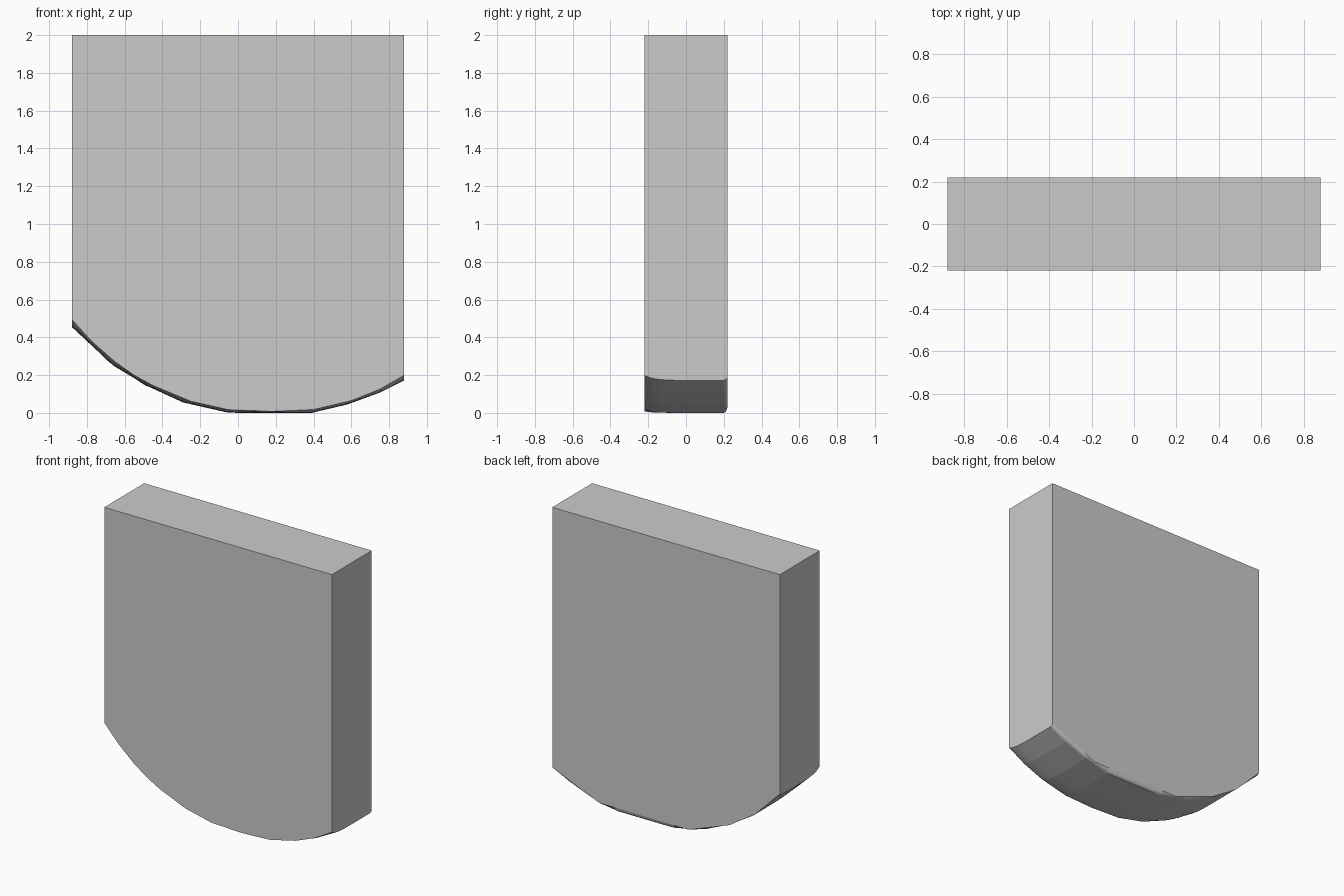
import bpy, bmesh

if "Cube" in bpy.data.objects:
    bpy.data.objects.remove(bpy.data.objects["Cube"])

# Lower-edge profiles (x, z): front rim, lowest belly, coarser back rim
FRONT = [(-.88, .495), (-.77, .375), (-.65, .27), (-.55, .20), (-.45, .145),
         (-.25, .062), (-.05, .017), (.18, .008), (.4, .018), (.6, .065),
         (.75, .125), (.88, .2)]
BELLY = [(-.88, .455), (-.66, .25), (-.48, .142), (-.29, .055), (-.06, .003),
         (0, 0), (.39, 0), (.58, .045), (.75, .107), (.88, .172)]
BACK = [(-.88, .468), (-.69, .275), (-.49, .145), (-.17, .028),
        (.52, .032), (.88, .187)]
TOP = 2.0


def height(profile, x):
    for (x0, z0), (x1, z1) in zip(profile, profile[1:]):
        if x <= x1 + 1e-6:
            return z0 + (z1 - z0) * (x - x0) / (x1 - x0)
    return profile[-1][1]


xs = sorted({p[0] for p in FRONT + BELLY + BACK})

# Rows through the thickness: (y, rim profile, share of belly profile)
rows = [(-.22, FRONT, 0), (-.205, FRONT, .3), (-.18, FRONT, .6),
        (-.14, FRONT, .83), (-.08, FRONT, .96), (-.02, FRONT, 1),
        (.2, BACK, 1), (.212, BACK, .7), (.22, BACK, 0)]

bm = bmesh.new()
grid = []
for y, rim, t in rows:
    grid.append([bm.verts.new((x, y, height(rim, x) * (1 - t) + height(BELLY, x) * t))
                 for x in xs])

# Curved underside
for a, b in zip(grid, grid[1:]):
    for i in range(len(xs) - 1):
        bm.faces.new((a[i], b[i], b[i + 1], a[i + 1]))

# Top corners, flat top, front, back and side faces
fl, fr, br, bl = [bm.verts.new((x, y, TOP)) for x, y in
                  ((-.88, -.22), (.88, -.22), (.88, .22), (-.88, .22))]
bm.faces.new((fl, fr, br, bl))
bm.faces.new(grid[0] + [fr, fl])
bm.faces.new(grid[-1] + [br, bl])
bm.faces.new([r[0] for r in grid] + [bl, fl])
bm.faces.new([r[-1] for r in grid] + [br, fr])
bmesh.ops.recalc_face_normals(bm, faces=bm.faces)

mesh = bpy.data.meshes.new("round_bottom_slab")
bm.to_mesh(mesh)
bm.free()
slab = bpy.data.objects.new("round_bottom_slab", mesh)
bpy.context.collection.objects.link(slab)
